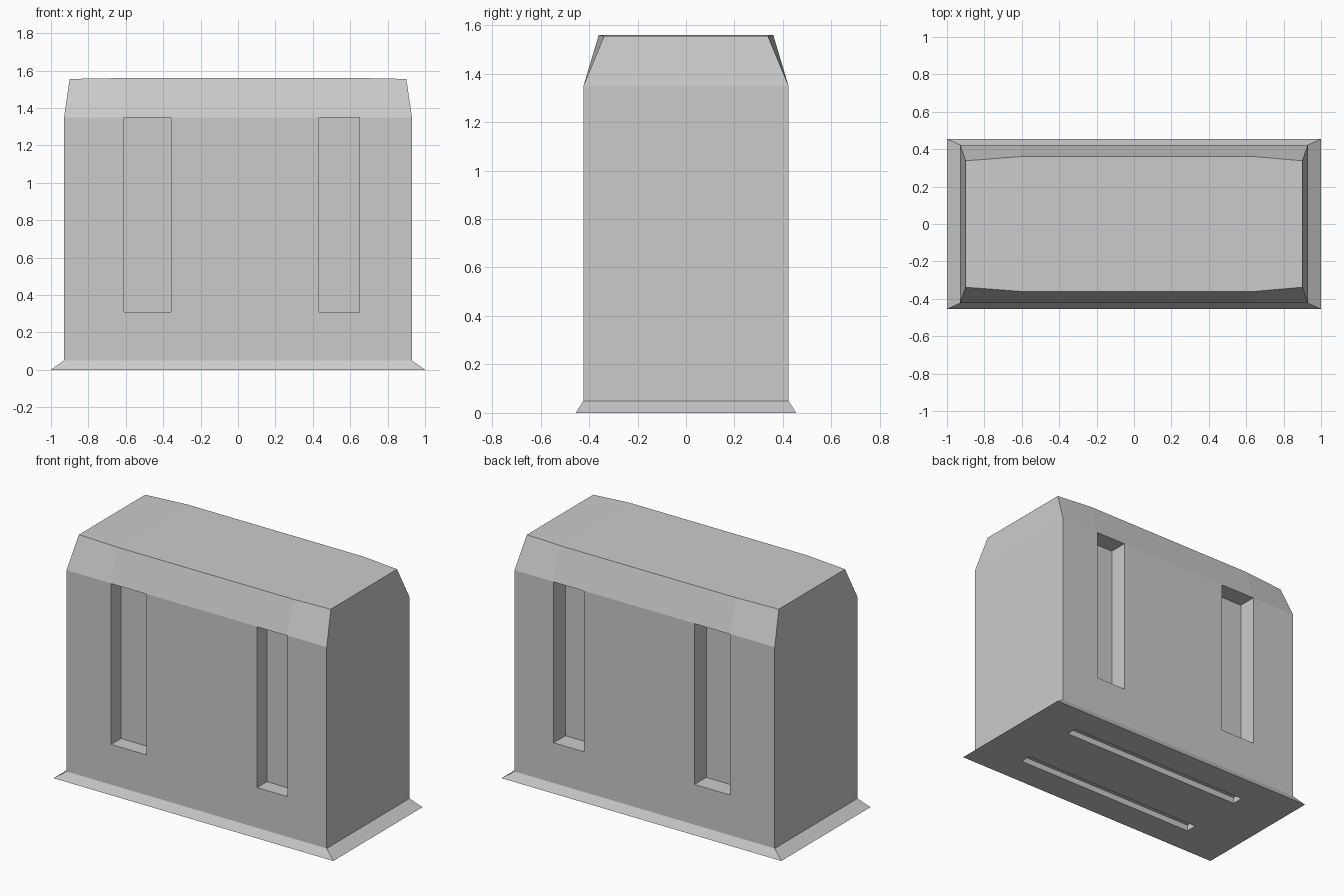
import bpy, bmesh

if "Cube" in bpy.data.objects:
    bpy.data.objects.remove(bpy.data.objects["Cube"])

BEND_L, BEND_R = -0.61, 0.65


def ring(bm, x, y_end, y_mid, z_end, z_mid):
    # Eight-point rectangular section with two bends on each long side
    half = [(-x, y_end, z_end), (BEND_L, y_mid, z_mid),
            (BEND_R, y_mid, z_mid), (x, y_end, z_end)]
    pts = [(px, -py, pz) for px, py, pz in half] + half[::-1]
    return [bm.verts.new(p) for p in pts]


# Casing: flared foot, straight walls, bevelled lid
bm = bmesh.new()
rings = [ring(bm, 1.0, 0.455, 0.455, 0, 0),
         ring(bm, 0.93, 0.423, 0.423, 0.05, 0.05),
         ring(bm, 0.93, 0.423, 0.423, 1.35, 1.35),
         ring(bm, 0.90, 0.338, 0.36, 1.555, 1.56)]
for a, b in zip(rings, rings[1:]):
    for i in range(8):
        j = (i + 1) % 8
        bm.faces.new((a[i], a[j], b[j], b[i]))
for r in (rings[0], rings[-1]):
    for idx in ((0, 1, 6, 7), (1, 2, 5, 6), (2, 3, 4, 5)):
        bm.faces.new([r[i] for i in idx])
bmesh.ops.recalc_face_normals(bm, faces=bm.faces)
mesh = bpy.data.meshes.new("casing")
bm.to_mesh(mesh)
bm.free()
casing = bpy.data.objects.new("casing", mesh)
bpy.context.collection.objects.link(casing)


def cut(x0, x1, y0, y1, z0, z1):
    # Subtract a box from the casing
    bpy.ops.mesh.primitive_cube_add(
        size=1, location=((x0 + x1) / 2, (y0 + y1) / 2, (z0 + z1) / 2))
    box = bpy.context.object
    box.name = "slot_cutter"
    box.scale = (x1 - x0, y1 - y0, z1 - z0)
    box.hide_render = True
    bpy.context.view_layer.update()
    mod = casing.modifiers.new("slot", 'BOOLEAN')
    mod.operation, mod.solver, mod.object = 'DIFFERENCE', 'EXACT', box
    bpy.context.view_layer.objects.active = casing
    bpy.ops.object.modifier_apply(modifier=mod.name)
    bpy.data.objects.remove(box, do_unlink=True)


for side in (-1, 1):
    # Tall recesses on the front and back walls
    depth = 0.10 if side < 0 else 0.12
    y0, y1 = sorted((side * (0.423 - depth), side * 0.6))
    for x0, x1 in ((BEND_L, -0.357), (0.433, BEND_R)):
        cut(x0, x1, y0, y1, 0.31, 1.349)
    # Long grooves under the base
    y0, y1 = sorted((side * 0.185, side * 0.26))
    cut(-0.65, 0.69, y0, y1, -0.1, 0.04)
